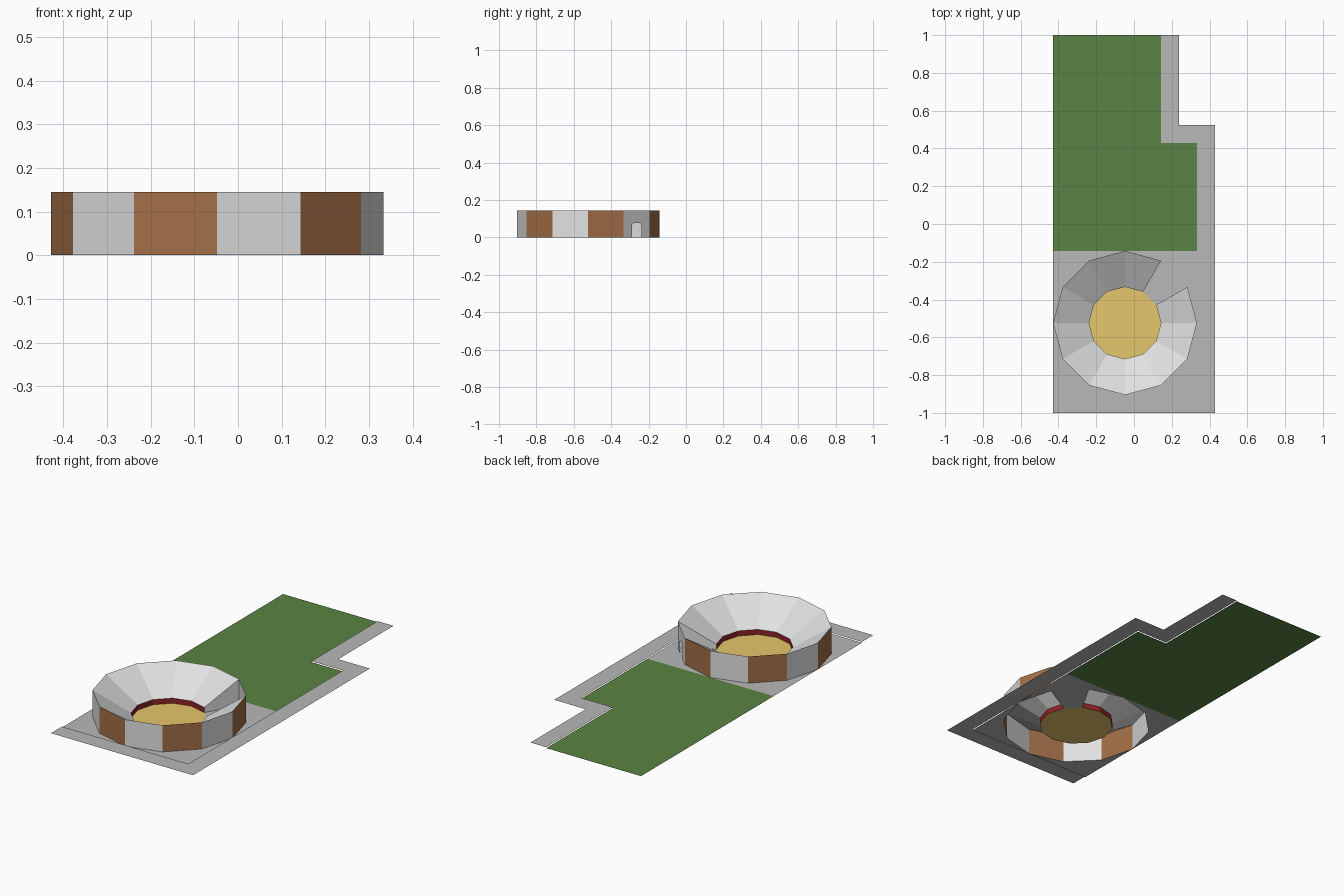
import bpy
import bmesh
from math import cos, sin, radians
from mathutils import Vector

cube = bpy.data.objects.get("Cube")
if cube:
    bpy.data.objects.remove(cube)

U = 2 / 21                       # plan module
CENTRE = Vector((-0.5 * U, -5.5 * U, 0))
OUTER, INNER = 4 * U, 2 * U      # arena radii
WALL_H, BARRIER_H, KERB = 0.145, 0.028, 0.005
SIDES, GATE = 12, 1              # panel GATE holds the entrance


def material(name, rgb):
    """Flat material from display colour values."""
    linear = [((c / 255 + 0.055) / 1.055) ** 2.4 for c in rgb] + [1]
    mat = bpy.data.materials.new(name)
    mat.use_nodes = True
    mat.diffuse_color = linear
    bsdf = mat.node_tree.nodes["Principled BSDF"]
    bsdf.inputs["Base Color"].default_value = linear
    bsdf.inputs["Roughness"].default_value = 0.9
    return mat


pale = material("pale_grey", (225, 225, 225))
brown = material("brown", (163, 111, 71))
paving = material("paving_grey", (184, 184, 184))
green = material("grass_green", (90, 132, 67))
sand = material("sand", (230, 199, 109))
red = material("dark_red", (142, 34, 38))


def sheet(name, polygons, mats, indices=None):
    """Mesh of flat polygons, each with an optional material index."""
    bm = bmesh.new()
    for i, poly in enumerate(polygons):
        face = bm.faces.new([bm.verts.new(p) for p in poly])
        face.material_index = indices[i] if indices else 0
    bmesh.ops.remove_doubles(bm, verts=bm.verts, dist=0.0001)
    mesh = bpy.data.meshes.new(name)
    bm.to_mesh(mesh)
    bm.free()
    for mat in mats:
        mesh.materials.append(mat)
    obj = bpy.data.objects.new(name, mesh)
    bpy.context.collection.objects.link(obj)
    return obj


def plan(points, z=0):
    """Plan outline given in modules from the front right-hand corner."""
    return [((x - 4.5) * U, (y - 10.5) * U, z) for x, y in points]


def ring(k, radius, z=0):
    a = radians(360 / SIDES * k)
    return CENTRE + Vector((radius * cos(a), radius * sin(a), z))


def band(k, r0, z0, r1, z1):
    return [ring(k, r0, z0), ring(k + 1, r0, z0), ring(k + 1, r1, z1), ring(k, r1, z1)]


# Lawn and raised pavement strip
sheet("lawn", [plan([(0, 9), (8, 9), (8, 15), (6, 15), (6, 21), (0, 21)])], [green])
sheet("pavement", [plan([(0, 0), (9, 0), (9, 16), (7, 16), (7, 21), (6, 21),
                         (6, 15), (8, 15), (8, 1), (0, 1)], KERB)], [paving])

# Ground in the four corners around the arena
corners = []
for q, (sx, sy) in enumerate([(1, 1), (-1, 1), (-1, -1), (1, -1)]):
    corner = CENTRE + Vector((sx * OUTER, sy * OUTER, 0))
    corners.append([corner] + [ring(3 * q + j, OUTER) for j in (3, 2, 1, 0)])
sheet("arena_ground", corners, [paving])

# Sand floor and entrance path
sheet("arena_floor", [[ring(k, INNER) for k in range(SIDES)]], [sand])
sheet("entrance_path", [band(GATE, OUTER, 0, INNER, 0)], [paving])

# Seating bowl and inner barrier, open at the entrance
seats = [k for k in range(SIDES) if k != GATE]
sheet("seating_bowl", [band(k, INNER, BARRIER_H, OUTER, WALL_H) for k in seats], [pale])
sheet("inner_barrier", [band(k, INNER, 0, INNER, BARRIER_H) for k in seats], [red])

# Side walls of the entrance passage
sheet("entrance_side_walls",
      [[ring(k, INNER), ring(k, OUTER), ring(k, OUTER, WALL_H), ring(k, INNER, BARRIER_H)]
       for k in (GATE, GATE + 1)], [pale])

# Outer wall in alternating panels
sheet("outer_wall", [band(k, OUTER, 0, OUTER, WALL_H) for k in seats],
      [brown, pale], [k % 2 for k in seats])

# Entrance panel with a doorway that has clipped top corners
a, b = ring(GATE, OUTER), ring(GATE + 1, OUTER)
door = [(0.32, 0), (0.32, 0.066), (0.38, 0.076), (0.62, 0.076), (0.68, 0.066), (0.68, 0)]
up = Vector((0, 0, WALL_H))
sheet("entrance_wall",
      [[a] + [a.lerp(b, t) + Vector((0, 0, z)) for t, z in door] + [b, b + up, a + up]],
      [pale])
